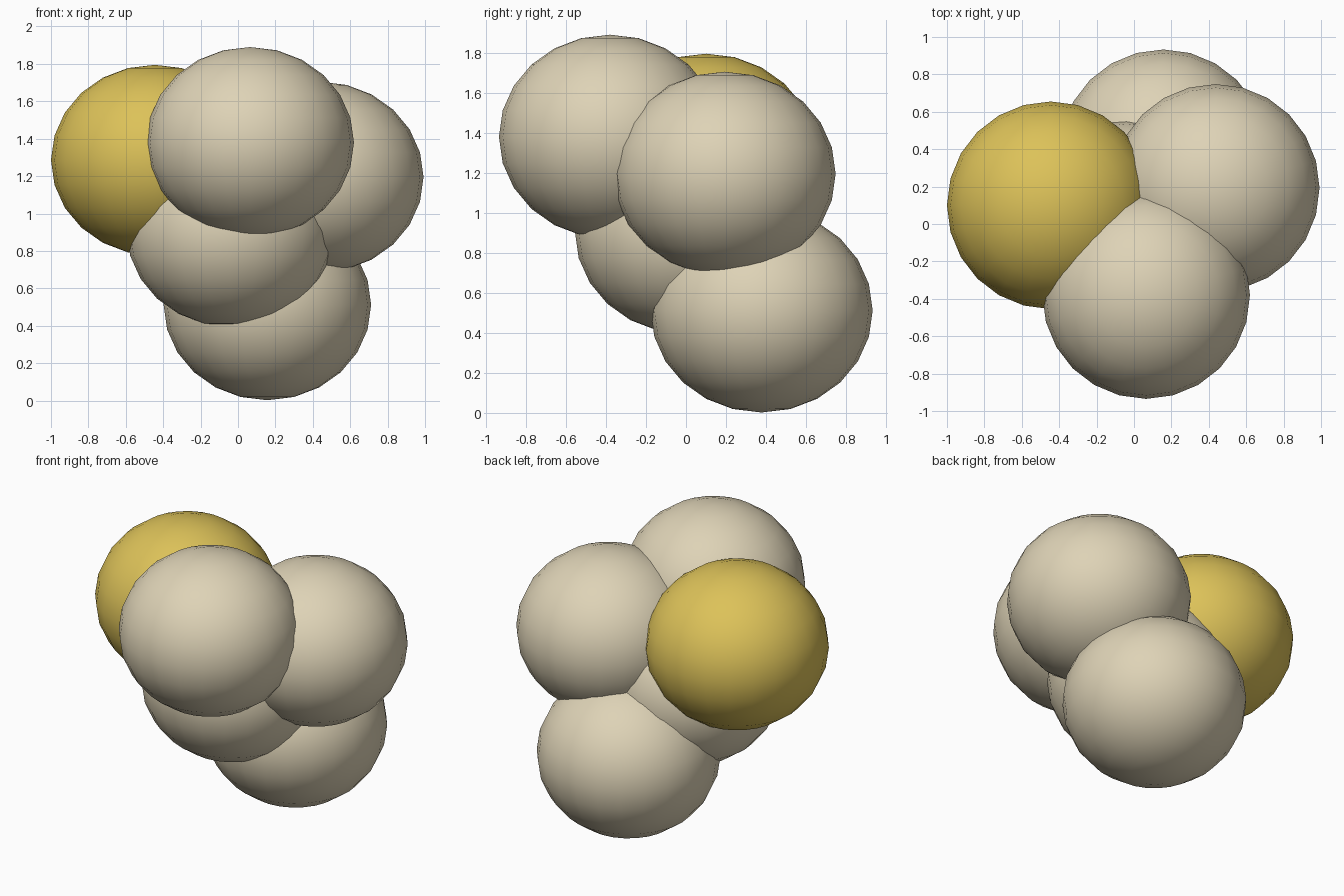
import bpy

cube = bpy.data.objects.get("Cube")
if cube:
    bpy.data.objects.remove(cube, do_unlink=True)


def make_material(name, color):
    mat = bpy.data.materials.new(name)
    mat.use_nodes = True
    mat.diffuse_color = (*color, 1)
    bsdf = next(n for n in mat.node_tree.nodes if n.type == "BSDF_PRINCIPLED")
    bsdf.inputs["Base Color"].default_value = (*color, 1)
    return mat


cream = make_material("cream", (0.73, 0.65, 0.47))
gold = make_material("gold", (0.72, 0.54, 0.10))

RADIUS, HALF_HEIGHT = 0.555, 0.51


# One slightly flattened, smooth ball
def ball(name, center, mat):
    bpy.ops.mesh.primitive_uv_sphere_add(segments=24, ring_count=12, radius=RADIUS, location=center)
    obj = bpy.context.object
    obj.name = name
    obj.scale.z = HALF_HEIGHT / RADIUS
    bpy.ops.object.transform_apply(location=False, rotation=False, scale=True)
    bpy.ops.object.shade_smooth()
    obj.data.materials.append(mat)


# Central ball with four balls clustered around it
ball("core_ball", (-0.04, 0.0, 0.905), cream)
ball("front_ball", (0.065, -0.38, 1.38), cream)
ball("left_ball", (0.437, 0.193, 1.195), cream)
ball("bottom_ball", (0.157, 0.378, 0.512), cream)
ball("gold_ball", (-0.445, 0.10, 1.285), gold)
